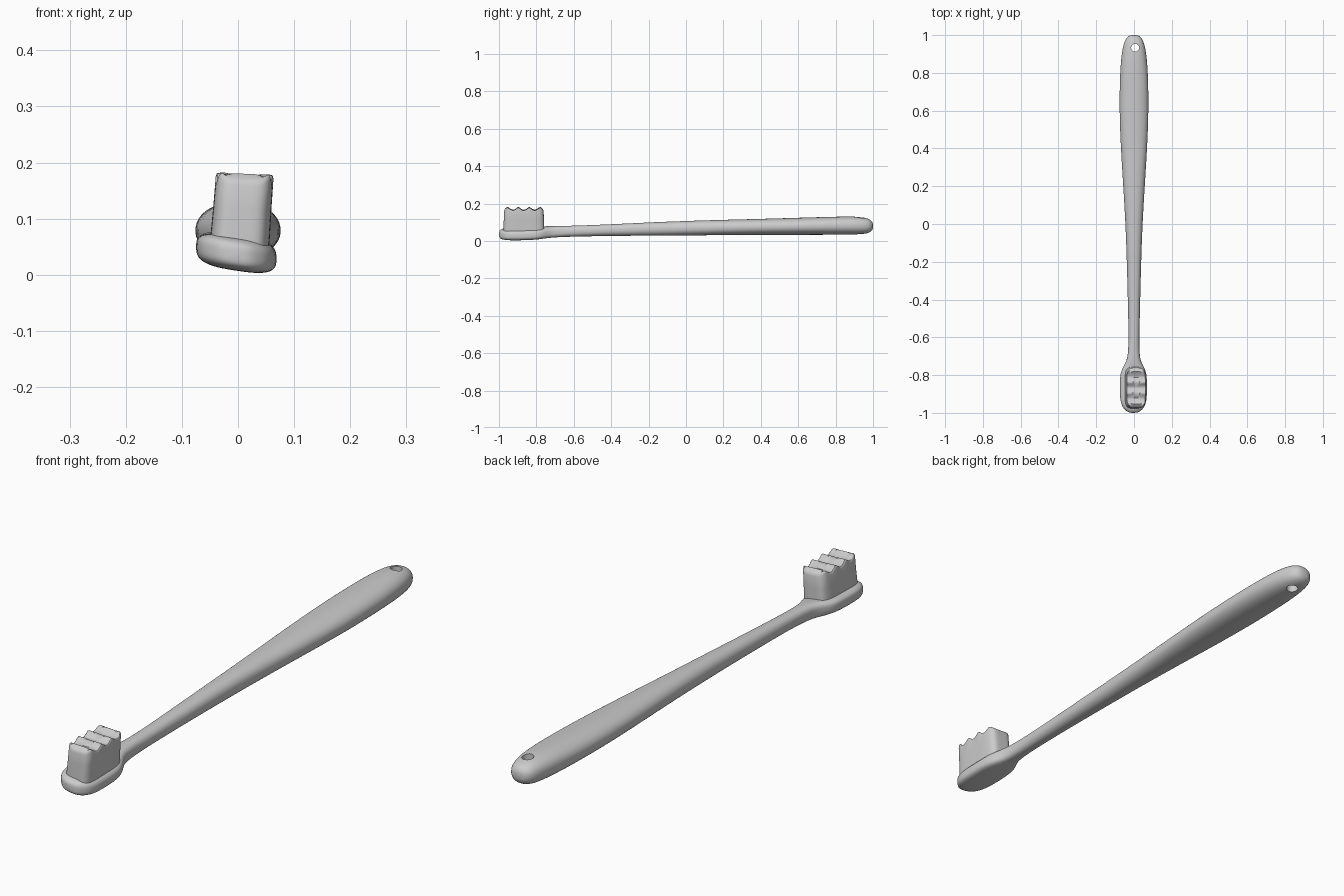
import bpy, bmesh, math

if "Cube" in bpy.data.objects:
    bpy.data.objects.remove(bpy.data.objects["Cube"])


def polar(t, n):
    """Point on a unit superellipse at angle t."""
    c, s = math.cos(t), math.sin(t)
    r = (abs(c) ** n + abs(s) ** n) ** (-1 / n)
    return c * r, s * r


def loft(name, rings):
    """Skin a list of equal-length point rings and cap both ends."""
    bm = bmesh.new()
    loops = [[bm.verts.new(p) for p in ring] for ring in rings]
    for a, b in zip(loops, loops[1:]):
        for i in range(len(a)):
            j = (i + 1) % len(a)
            bm.faces.new((a[i], a[j], b[j], b[i]))
    bm.faces.new(loops[0])
    bm.faces.new(loops[-1])
    bmesh.ops.recalc_face_normals(bm, faces=bm.faces)
    mesh = bpy.data.meshes.new(name)
    bm.to_mesh(mesh)
    bm.free()
    obj = bpy.data.objects.new(name, mesh)
    bpy.context.collection.objects.link(obj)
    return obj


def smooth(obj, angle):
    bpy.ops.object.select_all(action='DESELECT')
    obj.select_set(True)
    bpy.context.view_layer.objects.active = obj
    bpy.ops.object.shade_smooth_by_angle(angle=math.radians(angle))


# Handle, neck and head plate: y, half width, bottom z, top z
stations = [
    (-1.0, 0.018, 0.022, 0.050), (-0.992, 0.036, 0.013, 0.060),
    (-0.97, 0.059, 0.008, 0.067), (-0.93, 0.071, 0.007, 0.069),
    (-0.86, 0.072, 0.008, 0.070), (-0.80, 0.071, 0.011, 0.072),
    (-0.765, 0.060, 0.014, 0.075), (-0.73, 0.039, 0.017, 0.079),
    (-0.69, 0.030, 0.020, 0.080), (-0.60, 0.028, 0.023, 0.081),
    (-0.40, 0.033, 0.027, 0.089), (-0.20, 0.038, 0.028, 0.099),
    (0.0, 0.045, 0.029, 0.107), (0.20, 0.057, 0.031, 0.113),
    (0.40, 0.070, 0.032, 0.118), (0.60, 0.078, 0.032, 0.124),
    (0.80, 0.075, 0.033, 0.130), (0.90, 0.066, 0.034, 0.131),
    (0.955, 0.055, 0.037, 0.126), (0.985, 0.042, 0.045, 0.115),
    (1.001, 0.020, 0.063, 0.097),
]
SIDES = 24
rings = []
for y, w, lo, hi in stations:
    head = min(1, max(0, (-0.6 - y) / 0.2))     # 1 on the head, 0 on the handle
    n = 2.3 + 1.2 * head
    ring = []
    for i in range(SIDES):
        u, v = polar(math.tau * i / SIDES, n)
        x = u * w
        ring.append((x - 0.003 * head, y, (lo + hi) / 2 + v * (hi - lo) / 2 - 0.15 * head * x))
    rings.append(ring)
handle = loft("handle", rings)
sub = handle.modifiers.new("smooth", 'SUBSURF')
sub.levels = sub.render_levels = 2

# Hanging hole through the handle end
bpy.ops.mesh.primitive_cylinder_add(vertices=24, radius=0.021, depth=0.3, location=(0.006, 0.933, 0.08))
cutter = bpy.context.object
cutter.name = "hole_cutter"
cutter.hide_render = True
cutter.hide_set(True)
cut = handle.modifiers.new("hole", 'BOOLEAN')
cut.operation = 'DIFFERENCE'
cut.solver = 'EXACT'
cut.object = cutter
smooth(handle, 45)


# Bristle block: leaning rounded block with a scalloped top
def crest(y):
    """Four ridges with scooped valleys between them."""
    return 0.181 - 0.016 * abs(math.sin(math.pi * (y + 0.954) / 0.058)) ** 1.3


def bristle_ring(scale, drop=None, z=None):
    ring = []
    for i in range(96):
        t = math.tau * i / 96
        u, v = polar(t, 4.5)
        y = -0.867 + 0.107 * scale * v
        x = (0.052 - 0.05 * (1 - scale)) * u
        height = z if z is not None else crest(y) - drop
        x += 0.004 + 0.075 * (height - 0.07)
        ring.append((x, y, height - (0.04 * x if z is None else 0)))
    return ring


bristles = loft("bristles", [
    bristle_ring(1.02, z=0.045), bristle_ring(1.02, z=0.07), bristle_ring(1.0, z=0.12),
    bristle_ring(0.99, drop=0.008), bristle_ring(0.965, drop=0.002),
    *[bristle_ring(s, drop=0) for s in (0.93, 0.8, 0.65, 0.5, 0.35, 0.2, 0.08)],
])
smooth(bristles, 40)
